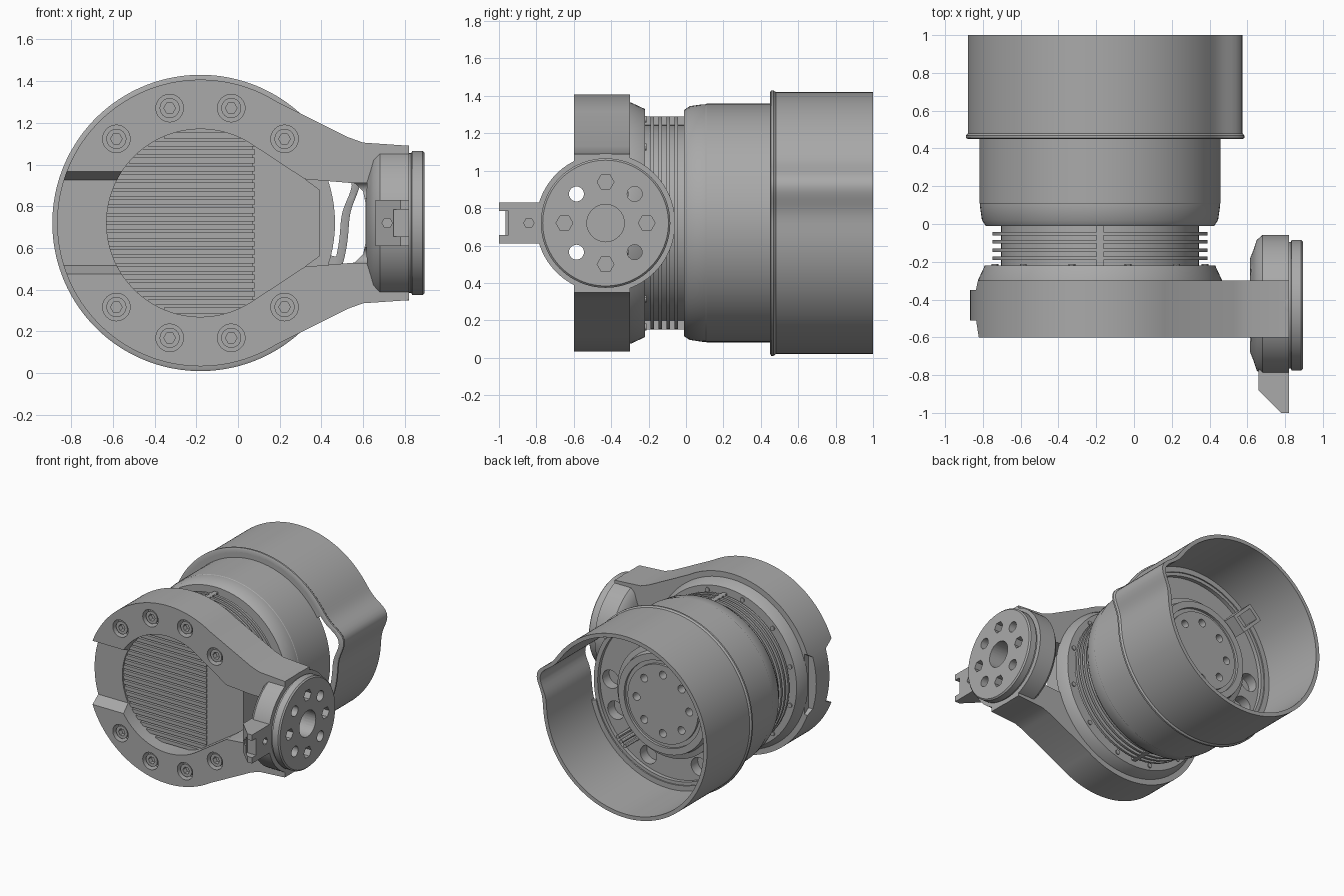
import bpy, bmesh, math
from math import sin, cos, pi, radians

if "Cube" in bpy.data.objects:
    bpy.data.objects.remove(bpy.data.objects["Cube"])

CX, CZ = -0.18, 0.72          # main axis, along y
PY = -0.43                    # output pad axis, along x

grey = bpy.data.materials.new("metal grey")
grey.use_nodes = True
grey.diffuse_color = (0.4, 0.4, 0.4, 1)
grey.node_tree.nodes["Principled BSDF"].inputs["Base Color"].default_value = (0.4, 0.4, 0.4, 1)


def place(axis, u, v, w):
    return {"x": (w, u, v), "y": (u, w, v), "z": (u, v, w)}[axis]


def finish(name, bm):
    bmesh.ops.recalc_face_normals(bm, faces=bm.faces)
    me = bpy.data.meshes.new(name)
    bm.to_mesh(me)
    bm.free()
    me.materials.append(grey)
    ob = bpy.data.objects.new(name, me)
    bpy.context.collection.objects.link(ob)
    return ob


def add_prism(bm, axis, pts, a, b):
    lo = [bm.verts.new(place(axis, u, v, a)) for u, v in pts]
    hi = [bm.verts.new(place(axis, u, v, b)) for u, v in pts]
    bm.faces.new(lo)
    bm.faces.new(hi)
    for i in range(len(pts)):
        j = (i + 1) % len(pts)
        bm.faces.new((lo[i], lo[j], hi[j], hi[i]))


def prisms(name, axis, shapes):
    bm = bmesh.new()
    for pts, a, b in shapes:
        add_prism(bm, axis, pts, a, b)
    return finish(name, bm)


def circle(u, v, r, n=32):
    return [(u + r * cos(2 * pi * i / n), v + r * sin(2 * pi * i / n)) for i in range(n)]


def rect(u0, v0, u1, v1):
    return [(u0, v0), (u1, v0), (u1, v1), (u0, v1)]


def lathe(name, axis, cu, cv, prof, n=96, start=0, sweep=360, bulge=None):
    """Spin a closed (radius, height) section; bulge adds radius by angle."""
    bm = bmesh.new()
    full = sweep == 360
    rings = []
    for i in range(n if full else n + 1):
        a = radians(start + sweep * i / n)
        extra = bulge(a) if bulge else 0
        rings.append([bm.verts.new(place(axis, cu + (r + extra) * cos(a), cv + (r + extra) * sin(a), w))
                      for r, w in prof])
    for i in range(n):
        p, q = rings[i], rings[(i + 1) % len(rings)]
        for k in range(len(prof)):
            m = (k + 1) % len(prof)
            if prof[k][0] == 0 == prof[m][0]:
                continue
            bm.faces.new((p[k], p[m], q[m], q[k]))
    if not full:
        bm.faces.new(rings[0])
        bm.faces.new(rings[-1])
    bmesh.ops.remove_doubles(bm, verts=bm.verts, dist=1e-5)
    return finish(name, bm)


def cut(ob, cutter):
    cutter.hide_render = True
    mod = ob.modifiers.new("cut", "BOOLEAN")
    mod.operation, mod.solver, mod.object = "DIFFERENCE", "EXACT", cutter
    bpy.context.view_layer.objects.active = ob
    bpy.ops.object.modifier_apply(modifier=mod.name)
    bpy.data.objects.remove(cutter)


def polar(r, deg):
    return CX + r * cos(radians(deg)), CZ + r * sin(radians(deg))


# Bracket: round plate running into a tapered arm
outer = [polar(0.687, a) for a in range(58, 303, 2)]
outer += [(0.53, 0.31), (0.60, 0.335), (0.82, 0.35), (0.82, 1.09), (0.60, 1.105), (0.53, 1.13)]
bracket = prisms("bracket", "y", [(outer, -0.6, -0.3)])
opening = [polar(0.45, a) for a in range(56, 305, 4)]
opening += [(0.32, 0.51), (0.56, 0.53), (0.60, 0.57), (0.61, 0.62),
            (0.61, 0.82), (0.60, 0.87), (0.56, 0.91), (0.32, 0.93)]
cut(bracket, prisms("opening", "y", [(opening, -0.7, -0.2)]))
grooves = [([(-0.61, CZ - 0.25), (-0.51, CZ - 0.205), (-0.51, CZ + 0.205), (-0.61, CZ + 0.25)], -1, -0.5),
           ([(-0.29, CZ - 0.24), (-0.35, CZ - 0.2), (-0.35, CZ + 0.2), (-0.29, CZ + 0.24)], -1, -0.8)]
cut(bracket, prisms("grooves", "x", grooves))

# Bracket screws in counterbores, with hex sockets
spots = [polar(0.57, a) for a in (45, 75, 105, 135, 225, 255, 285, 315)]
cut(bracket, prisms("counterbores", "y", [(circle(x, z, 0.066), -0.65, -0.53) for x, z in spots]))
screws = prisms("bracket_screws", "y", [(circle(x, z, 0.048), -0.585, -0.52) for x, z in spots])
cut(screws, prisms("sockets", "y", [(circle(x, z, 0.028, 6), -0.65, -0.55) for x, z in spots]))

# Front heat sink: backing plate, horizontal fins, smooth tapered cover
lathe("core", "y", CX, CZ, [(0, -0.44), (0.47, -0.44), (0.47, -0.3), (0.525, -0.3), (0.525, 0), (0, 0)])
fins = []
for i in range(22):
    z = 0.30 + i * 0.04
    half = math.sqrt(0.455 ** 2 - (z - CZ) ** 2)
    fins.append((rect(CX - half, z - 0.014, 0.08, z + 0.014), -0.50, -0.43))
prisms("front_fins", "y", fins)
cover = [(0.07, 0.34), (0.09, 0.34), (0.39, 0.56), (0.39, 0.88), (0.09, 1.1), (0.07, 1.1)]
prisms("front_cover", "y", [(cover, -0.49, -0.3)])

# Chamfered ring behind the bracket, with small fasteners
lathe("rear_ring", "y", CX, CZ, [(0, -0.31), (0.645, -0.31), (0.645, -0.295), (0.61, -0.22), (0, -0.22)])
prisms("ring_fasteners", "y", [(circle(*polar(0.575, 15 + a), 0.018, 12), -0.23, -0.212)
                               for a in range(0, 360, 30)])

# Cooling fins around the neck
for i in range(4):
    y = -0.19 + i * 0.043
    lathe("neck_fin", "y", CX, CZ, [(0.5, y), (0.57, y), (0.57, y + 0.018), (0.5, y + 0.018)])
ribs = []
for s in (-1, 1):
    ribs.append((rect(CX - 0.018, CZ + s * 0.5, CX + 0.018, CZ + s * 0.57), -0.22, 0))
prisms("neck_ribs", "y", ribs)

# Motor housing with pockets in its rear floor
housing = lathe("housing", "y", CX, CZ, [(0, -0.01), (0.605, -0.01), (0.625, 0.02), (0.635, 0.09),
                (0.635, 0.105), (0.638, 0.11), (0.638, 0.47), (0.605, 0.47), (0.605, 0.44), (0, 0.44)])
cut(housing, prisms("pockets", "y", [(circle(*polar(0.515, a), 0.07), 0.36, 0.6)
                                     for a in (2, -24, -68, -118, 183, 207)]))

# Rear hub with a ring of holes
hub = lathe("rear_hub", "y", CX, CZ, [(0, 0.43), (0.43, 0.43), (0.43, 0.48), (0.39, 0.49), (0.38, 0.54),
            (0.33, 0.54), (0.33, 0.52), (0.3, 0.52), (0.3, 0.54), (0, 0.54)])
cut(hub, prisms("hub_holes", "y", [(circle(*polar(0.225, a), 0.03, 20), 0.47, 0.6)
                                   for a in range(0, 360, 45)]))


# Rear shroud with a rounded cable channel on one side
def channel(a):
    d = (math.degrees(a) + 180) % 360 - 180 - 16
    return 0.082 * math.exp(-(d / 8.5) ** 2)


lathe("shroud", "y", CX, CZ, [(0.7, 0.45), (0.71, 0.455), (0.71, 0.468), (0.7, 0.48), (0.7, 1.0),
                              (0.67, 1.0), (0.67, 0.45)], n=180, bulge=channel)
lathe("shroud_lip", "y", CX, CZ, [(0.63, 0.45), (0.68, 0.45), (0.68, 0.48), (0.63, 0.48)],
      start=32, sweep=314)

# Cable socket and pins inside the shroud
plug = prisms("cable_socket", "y", [(rect(-0.07, -0.11, 0.07, 0.11), 0.43, 0.62)])
cut(plug, prisms("socket_slot", "y", [(rect(-0.045, -0.08, 0.045, 0.08), 0.5, 0.7)]))
plug.location = (CX - 0.35, 0, CZ + 0.36)
plug.rotation_euler = (0, radians(-45), 0)
prisms("pins", "y", [(circle(*polar(0.47, a), 0.014, 12), 0.43, 0.6) for a in (-43, -48, -53)])

# Output pad: flared boss and face disc with bolt holes
pad = lathe("pad_boss", "x", PY, CZ, [(0, 0.615), (0.25, 0.615), (0.30, 0.635), (0.345, 0.65),
            (0.372, 0.68), (0.372, 0.82), (0, 0.82)])
disc = lathe("pad_disc", "x", PY, CZ, [(0, 0.8), (0.335, 0.8), (0.335, 0.83), (0.346, 0.835),
             (0.346, 0.885), (0.336, 0.895), (0, 0.895)])


def pad_holes():
    holes = [(circle(PY, CZ, 0.1), 0.75, 0.95)]
    for i in range(8):
        a = i * pi / 4
        u, v = PY + 0.22 * cos(a), CZ + 0.22 * sin(a)
        holes.append((circle(u, v, 0.04, 24), 0.5, 0.95) if i % 2 else (circle(u, v, 0.045, 6), 0.78, 0.95))
    return prisms("pad_holes", "x", holes)


for part in (pad, disc, bracket):
    cut(part, pad_holes())

# Locating tab on the front of the pad
tab = prisms("tab", "z", [([(0.66, -0.72), (0.66, -0.88), (0.78, -1), (0.82, -1), (0.82, -0.72)], 0.61, 0.83)])
cut(tab, prisms("tab_notch", "z", [(rect(0.745, -1.1, 0.9, -0.95), 0.655, 0.785)]))
cut(tab, prisms("tab_hole", "x", [(circle(-0.84, CZ, 0.028, 6), 0.74, 0.9)]))
cut(tab, prisms("tab_front_hole", "y", [(circle(0.715, CZ, 0.025, 6), -1.1, -0.87)]))

# Smooth the rounded surfaces, keep edges crisp
for ob in bpy.context.collection.objects:
    ob.select_set(ob.type == "MESH" and ob.data.materials[:1] == [grey])
bpy.context.view_layer.objects.active = bracket
bpy.ops.object.shade_smooth_by_angle(angle=radians(30))
